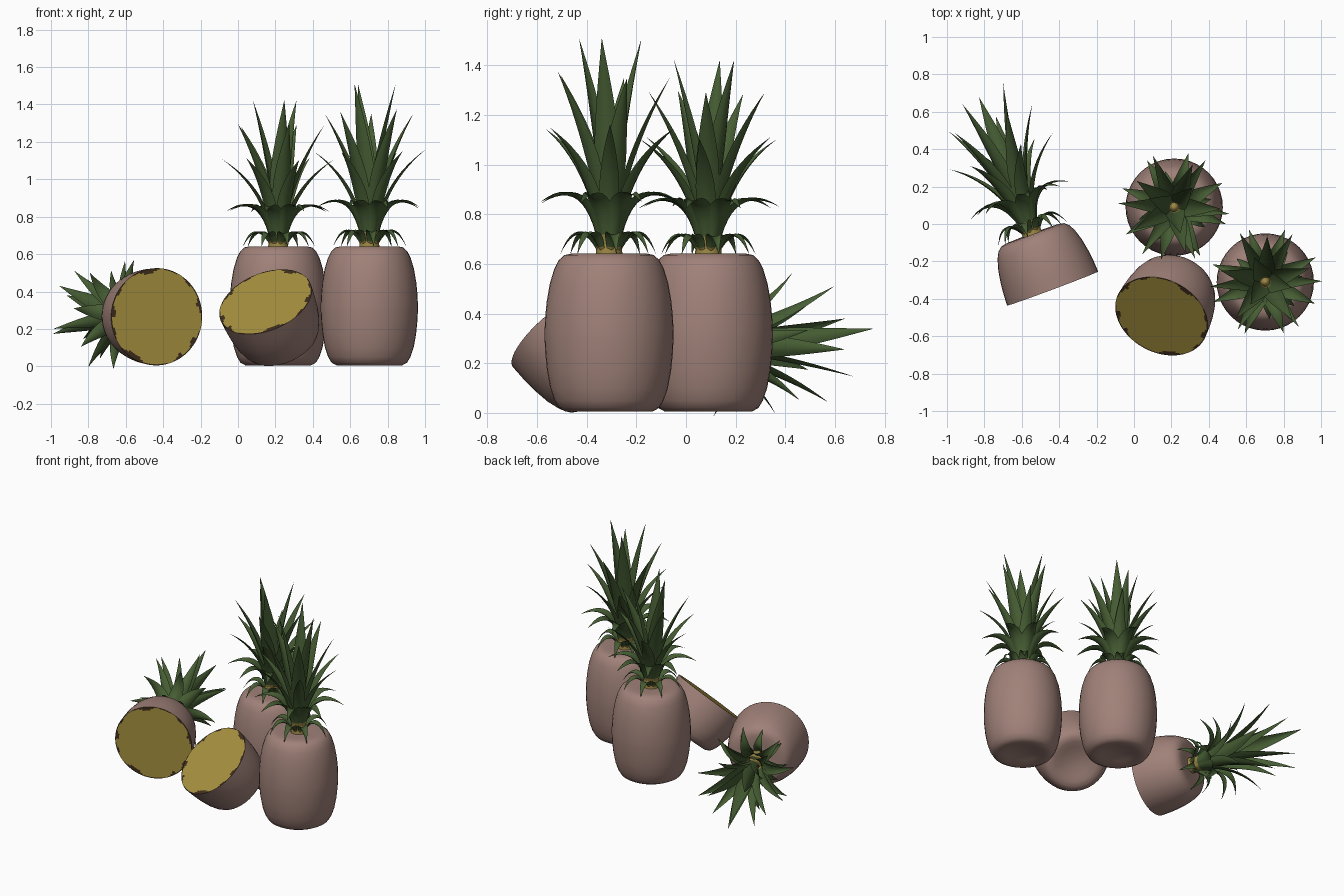
import bpy, bmesh, math, random
from mathutils import Vector, Matrix

if "Cube" in bpy.data.objects:
    bpy.data.objects.remove(bpy.data.objects["Cube"])

random.seed(4)


def material(name, rgb):
    m = bpy.data.materials.new(name)
    m.diffuse_color = (*rgb, 1)
    m.use_nodes = True
    m.node_tree.nodes["Principled BSDF"].inputs["Base Color"].default_value = m.diffuse_color
    return m


RIND = material("dusty pink rind", (0.35, 0.22, 0.19))
GREEN = material("leaf green", (0.060, 0.108, 0.033))
STRAW = material("straw leaf root", (0.33, 0.24, 0.06))
FLESH = material("yellow flesh", (0.385, 0.285, 0.05))
BROWN = material("brown eyes", (0.05, 0.027, 0.012))

# Fruit outline (radius, height), dished at both ends
PROFILE = [(0, .032), (.05, .030), (.10, .018), (.14, .008), (.175, .005), (.202, .02),
           (.220, .05), (.237, .10), (.250, .17), (.257, .24), (.260, .30), (.260, .33),
           (.257, .39), (.251, .45), (.239, .52), (.221, .58), (.203, .615), (.18, .636),
           (.15, .642), (.10, .641), (0, .635)]
LOW_CUT, HIGH_CUT = .30, .33    # where the bottom and top halves are sliced
TOP = 0.635                     # where the crown starts


def finish(name, bm, mats, matrix, angle=40):
    me = bpy.data.meshes.new(name)
    bm.to_mesh(me)
    bm.free()
    ob = bpy.data.objects.new(name, me)
    bpy.context.collection.objects.link(ob)
    for m in mats:
        me.materials.append(m)
    ob.matrix_world = matrix
    bpy.ops.object.select_all(action='DESELECT')
    ob.select_set(True)
    bpy.context.view_layer.objects.active = ob
    bpy.ops.object.shade_smooth_by_angle(angle=math.radians(angle))
    return ob


def revolve(bm, points, sides, mat=0):
    """Turn an outline around the z axis."""
    rings = []
    for r, z in points:
        if r == 0:
            rings.append([bm.verts.new((0, 0, z))] * sides)
        else:
            rings.append([bm.verts.new((r * math.cos(a), r * math.sin(a), z))
                          for a in (math.tau * i / sides for i in range(sides))])
    faces = []
    for low, high in zip(rings, rings[1:]):
        for i in range(sides):
            j = (i + 1) % sides
            corners = list(dict.fromkeys([low[i], low[j], high[j], high[i]]))
            f = bm.faces.new(corners)
            f.material_index = mat
            faces.append(f)
    return faces


def body(name, matrix, low=-1, high=1):
    bm = bmesh.new()
    revolve(bm, [p for p in PROFILE if low <= p[1] <= high], 40)
    finish(name, bm, [RIND], matrix)


def cut_face(name, matrix, z, up):
    """Flesh disc with a ragged brown edge where the eyes are sliced."""
    bm = bmesh.new()
    pts = [(0, z), (.234, z), (.246, z), (.254, z), (.26, z)]
    if up:
        pts.reverse()
    for f in revolve(bm, pts, 80):
        c = f.calc_center_median()
        r, a = c.xy.length, math.atan2(c.y, c.x)
        eye = math.sin(a * 11 + 1.5 * math.sin(a * 3)) + 0.6 * math.sin(a * 5 + 1)
        limit = 9 if len(f.verts) == 3 else 1.0 if r < .246 else .45 if r < .254 else -.9
        if eye > limit:
            f.material_index = 1
    finish(name, bm, [FLESH, BROWN], matrix)


def leaf(bm, angle, p0, p1, p2, width):
    """Channelled blade along a curved path of (radius, height) points."""
    steps, rot = 12, Matrix.Rotation(angle, 3, 'Z')
    p0, p1, p2 = Vector(p0), Vector(p1), Vector(p2)
    rows = []
    for k in range(steps + 1):
        t = k / steps
        p = p0 * (1 - t) ** 2 + p1 * 2 * t * (1 - t) + p2 * t * t
        d = ((p1 - p0) * (1 - t) + (p2 - p1) * t).normalized()
        if t < .38:
            w = width * (.36 + .64 * math.sin(t / .38 * math.pi / 2))
        else:
            w = width * (1 - ((t - .38) / .62) ** 1.4)
        w = max(w, .0015)
        row = []
        for s in (-1, -.5, 0, .5, 1):
            lift = .22 * w * s * s     # edges curl toward the crown axis
            row.append(bm.verts.new(rot @ Vector((p.x - d.y * lift, s * w / 2,
                                                  p.y + d.x * lift))))
        rows.append(row)
    for k in range(steps):
        for i in range(4):
            f = bm.faces.new((rows[k][i], rows[k + 1][i],
                              rows[k + 1][i + 1], rows[k][i + 1]))
            f.material_index = 1 if k < 1 else 0


# Leaf tiers: count, first angle, root, bend, tip, width
TIERS = [
    (8, 10, (.045, .01), (.12, .16), (.20, .005), .060),
    (8, 22, (.045, .04), (.10, .32), (.295, .215), .092),
    (6, 2, (.040, .08), (.10, .36), (.30, .52), .080),
    (5, 20, (.032, .13), (.10, .45), (.25, .73), .095),
    (3, -8, (.022, .17), (.06, .50), (.145, .88), .105),
]


def crown(name, matrix, scale, turn):
    bm = bmesh.new()
    revolve(bm, [(.055, -.01), (.048, .08), (.028, .18), (.015, .21), (0, .22)], 12, mat=1)
    for n, start, root, bend, tip, width in TIERS:
        for i in range(n):
            a = math.radians(start + turn + 360 * i / n + random.uniform(-5, 5))
            k = random.uniform(.97, 1.01)
            leaf(bm, a, root, bend, (tip[0] * k, tip[1] * k), width)
    m = matrix @ Matrix.Translation((0, 0, TOP)) @ Matrix.Diagonal((1, 1, scale, 1))
    finish(name, bm, [GREEN, STRAW], m, 60)


def placed(cut_centre, axis, cut):
    """Lay a half so its cut centre and growing axis match."""
    q = Vector(axis).to_track_quat('Z', 'Y').to_matrix().to_4x4()
    return Matrix.Translation(cut_centre) @ q @ Matrix.Translation((0, 0, -cut))


# Two whole fruits
for tag, spot, scale, turn in (("back", (.215, .09, 0), .91, 50),
                               ("right", (.702, -.31, 0), 1, 0)):
    m = Matrix.Translation(spot)
    body(tag + "_pineapple_body", m)
    crown(tag + "_pineapple_crown", m, scale, turn)

# Top half lying on its side
m = placed((-.435, -.345, .265), (-.35, .936, .02), HIGH_CUT)
body("top_half_body", m, low=HIGH_CUT)
cut_face("top_half_cut_face", m, HIGH_CUT, False)
crown("top_half_crown", m, .92, 165)

# Bottom half leaning back
m = placed((.147, -.493, .345), (-.31, -.59, .745), LOW_CUT)
body("bottom_half_body", m, high=LOW_CUT)
cut_face("bottom_half_cut_face", m, LOW_CUT, True)
